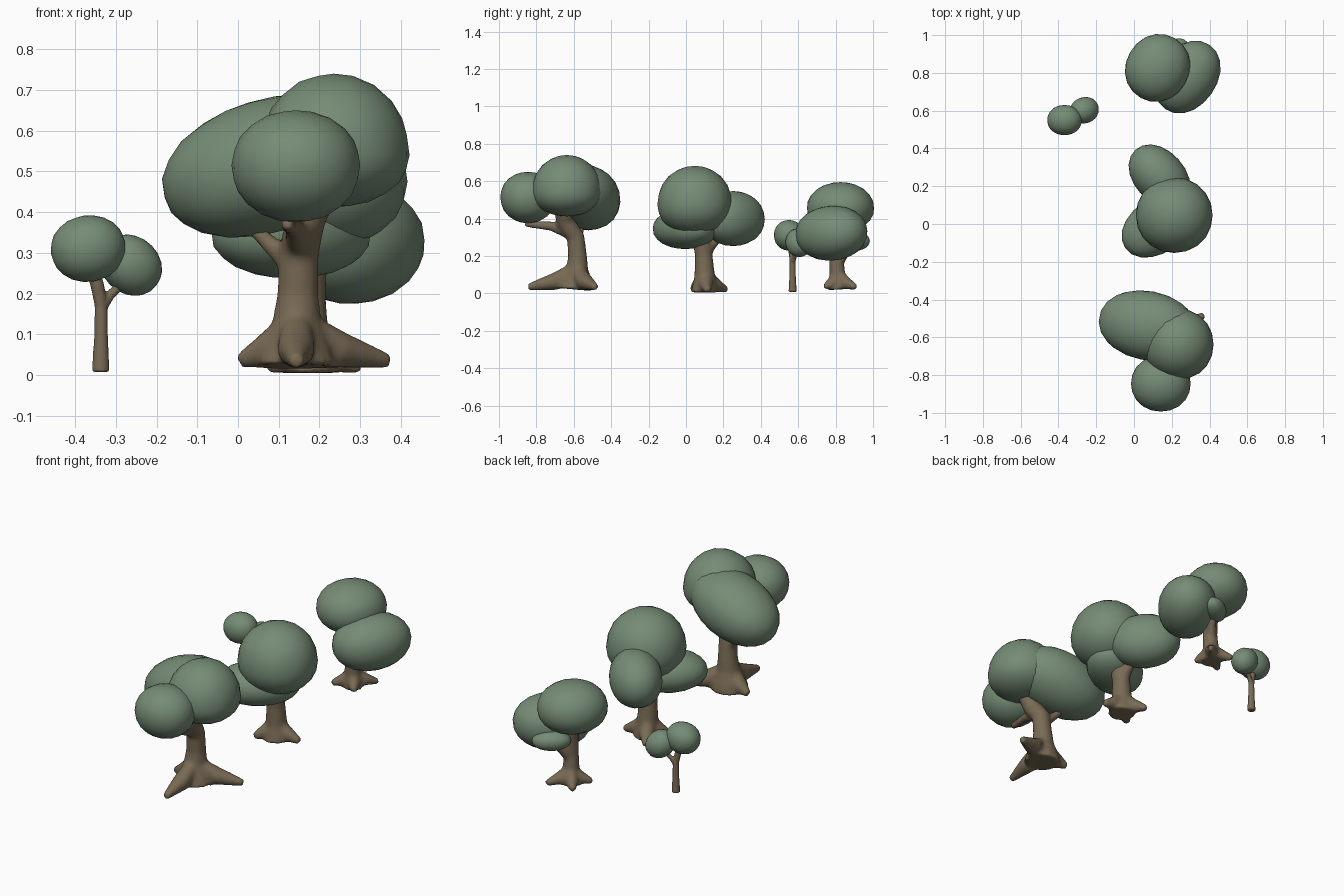
import bpy, bmesh, math
from mathutils import Vector, Euler

if "Cube" in bpy.data.objects:
    bpy.data.objects.remove(bpy.data.objects["Cube"])


def material(name, rgb):
    m = bpy.data.materials.new(name)
    m.diffuse_color = (*rgb, 1)
    m.use_nodes = True
    m.node_tree.nodes["Principled BSDF"].inputs["Base Color"].default_value = m.diffuse_color
    return m


LEAF = material("leaf", (0.18, 0.26, 0.18))
BARK = material("bark", (0.19, 0.145, 0.09))


def finish(bm, name, mat):
    bmesh.ops.recalc_face_normals(bm, faces=bm.faces)
    for f in bm.faces:
        f.smooth = True
    me = bpy.data.meshes.new(name)
    bm.to_mesh(me)
    bm.free()
    ob = bpy.data.objects.new(name, me)
    me.materials.append(mat)
    bpy.context.collection.objects.link(ob)
    return ob


def blob(name, centre, half, down=None, rot=(0, 0, 0), power=2.08):
    """Slightly boxy foliage ball; 'down' is the height below its widest level."""
    bm = bmesh.new()
    bmesh.ops.create_icosphere(bm, subdivisions=3, radius=1)
    turn = Euler([math.radians(a) for a in rot]).to_matrix()
    for v in bm.verts:
        x, y, z = v.co / sum(abs(c) ** power for c in v.co) ** (1 / power)
        h = half[2] if z > 0 or down is None else down
        v.co = turn @ Vector((x * half[0], y * half[1], z * h)) + Vector(centre)
    return finish(bm, name, LEAF)


def tube(bm, path, sides=14):
    """Tapered tube through (x, y, z, radius) points."""
    pts = [Vector(p[:3]) for p in path]
    rings = []
    for i, p in enumerate(path):
        d = (pts[min(i + 1, len(pts) - 1)] - pts[max(i - 1, 0)]).normalized()
        q = Vector((0, 0, 1)).rotation_difference(d)
        rings.append([bm.verts.new(pts[i] + q @ Vector((
            p[3] * math.cos(2 * math.pi * k / sides),
            p[3] * math.sin(2 * math.pi * k / sides), 0))) for k in range(sides)])
    for a, b in zip(rings, rings[1:]):
        for k in range(sides):
            n = (k + 1) % sides
            bm.faces.new((a[k], a[n], b[n], b[k]))
    bm.faces.new(rings[0][::-1])
    bm.faces.new(rings[-1])


def trunk(name, stem, branches=(), roots=(), root_top=0.13, root_r=0.05,
          tip_r=0.018, floor=0.0, voxel=0.01, smooth=7):
    bm = bmesh.new()
    tube(bm, stem)
    for b in branches:
        tube(bm, b)
    bx, by = stem[0][:2]
    for x, y in roots:
        mx, my = bx + (x - bx) * 0.45, by + (y - by) * 0.45
        tube(bm, [(bx, by, floor + root_top, root_r * 0.8),
                  (mx, my, floor + root_top * 0.4, root_r),
                  (x, y, floor + tip_r, tip_r)])
    for v in bm.verts:                      # flat underside
        v.co.z = max(v.co.z, floor)
    ob = finish(bm, name, BARK)
    r = ob.modifiers.new("fuse", 'REMESH')
    r.mode = 'VOXEL'
    r.voxel_size = voxel
    r.use_smooth_shade = True
    s = ob.modifiers.new("soften", 'SMOOTH')
    s.iterations = smooth
    s.factor = 0.5


# Large front tree
trunk("large_tree_trunk",
      [(.143, -.59, .02, .1), (.143, -.585, .07, .085), (.144, -.582, .13, .06),
       (.147, -.58, .2, .051), (.15, -.59, .3, .049), (.165, -.645, .38, .05),
       (.2, -.66, .46, .048)],
      branches=[[(.15, -.6, .31, .032), (.14, -.72, .36, .026), (.12, -.86, .372, .018)],
                [(.14, -.58, .26, .03), (.08, -.57, .32, .022), (.03, -.56, .37, .019)]],
      roots=[(.003, -.555), (.372, -.483), (.143, -.845)],
      root_top=.115, root_r=.047, floor=.016)
blob("large_tree_crown", (.235, -.637, .54), (.186, .187, .2), .128)
blob("large_tree_front_foliage", (.142, -.845, .515), (.158, .148, .135), .14)
blob("large_tree_side_foliage", (.072, -.538, .513), (.268, .183, .163), rot=(0, -17, -11))

# Middle tree
trunk("middle_tree_trunk",
      [(.168, .1, .005, .075), (.168, .1, .09, .056), (.168, .095, .2, .048),
       (.172, .085, .3, .05), (.185, .065, .4, .045)],
      branches=[[(.168, .1, .22, .035), (.16, .16, .29, .028), (.15, .22, .36, .022)],
                [(.168, .09, .22, .035), (.13, .04, .29, .025), (.1, 0, .34, .02)]],
      roots=[(.302, .115), (.095, .218), (.075, .033)],
      root_top=.11, root_r=.04, floor=0)
blob("middle_tree_crown", (.213, .047, .475), (.203, .2, .207), .165)
blob("middle_tree_back_foliage", (.135, .252, .395), (.135, .19, .152), .142, rot=(0, 0, 42))
blob("middle_tree_low_foliage", (.13, -.005, .345), (.215, .145, .11), .108, rot=(0, 0, 35))

# Short back tree
trunk("back_tree_trunk",
      [(.145, .815, .02, .06), (.145, .81, .09, .044), (.147, .805, .18, .039),
       (.15, .81, .28, .042), (.14, .82, .42, .042)],
      branches=[[(.147, .81, .16, .03), (.18, .86, .23, .024), (.2, .9, .28, .018)]],
      roots=[(.232, .91), (.05, .755), (.2, .74), (.07, .9)],
      root_top=.085, root_r=.035, tip_r=.015, floor=.018)
blob("back_tree_crown", (.125, .826, .455), (.168, .182, .14), .13, rot=(0, 0, -30))
blob("back_tree_side_foliage", (.283, .778, .323), (.155, .207, .145), .148, rot=(4, 0, -35))
blob("back_tree_small_foliage", (.2, .905, .28), (.1, .06, .052), rot=(0, 0, 37))

# Slender sapling
trunk("sapling_trunk",
      [(-.337, .57, .008, .022), (-.336, .57, .1, .017), (-.336, .57, .17, .016),
       (-.345, .565, .22, .017), (-.36, .56, .27, .017)],
      branches=[[(-.336, .57, .16, .013), (-.315, .58, .195, .012), (-.28, .595, .23, .011)]],
      voxel=.005, smooth=3)
blob("sapling_crown", (-.368, .55, .312), (.092, .08, .08), .083, rot=(0, -8, 0))
blob("sapling_side_foliage", (-.263, .602, .27), (.081, .069, .07), rot=(0, 40, 20))
